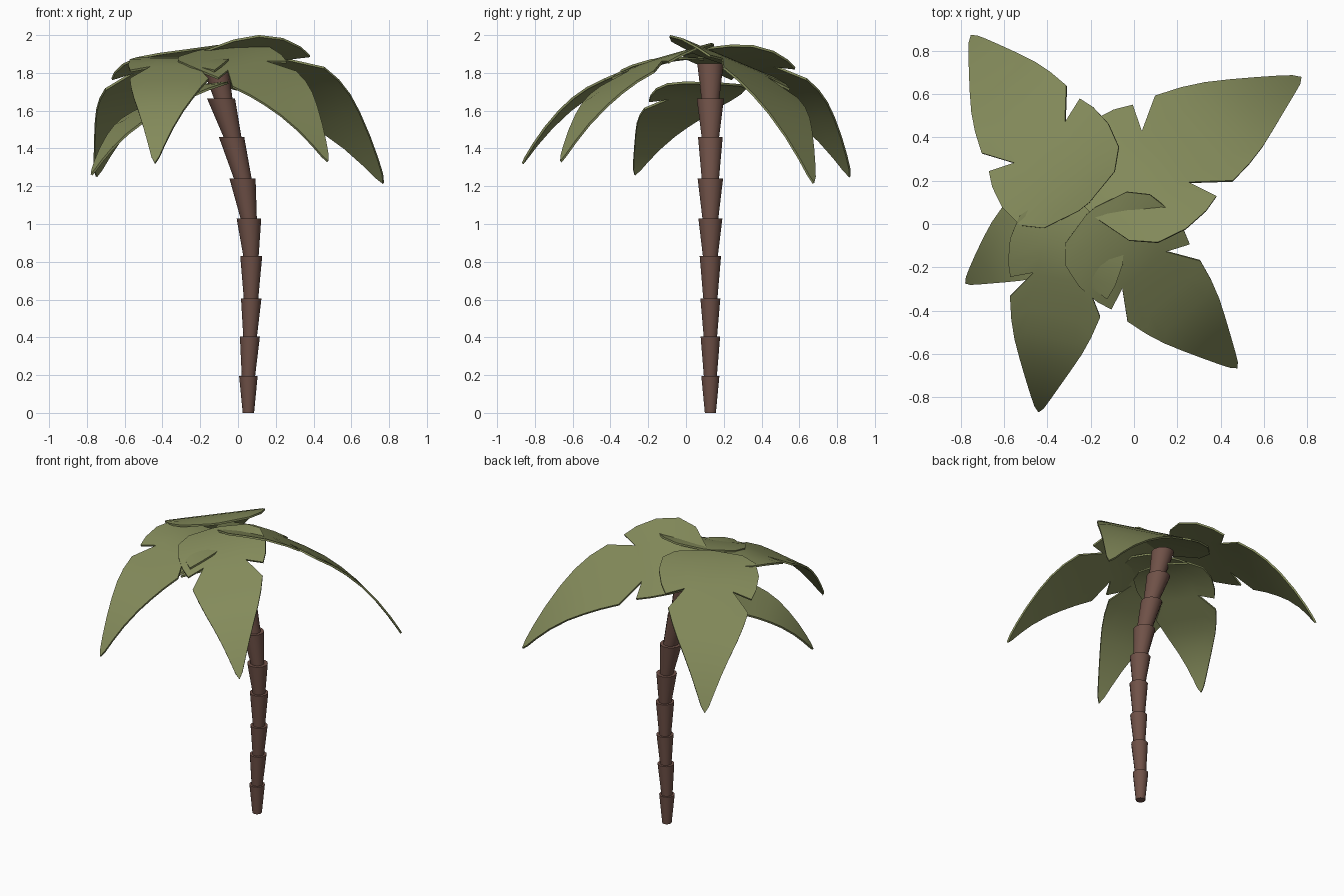
import bpy, bmesh, math
from mathutils import Vector

if "Cube" in bpy.data.objects:
    bpy.data.objects.remove(bpy.data.objects["Cube"])


def material(name, rgb):
    m = bpy.data.materials.new(name)
    m.diffuse_color = (*rgb, 1)
    m.use_nodes = True
    m.node_tree.nodes["Principled BSDF"].inputs["Base Color"].default_value = m.diffuse_color
    return m


BARK = material("brown bark", (0.160, 0.083, 0.064))
GREEN = material("olive green", (0.230, 0.257, 0.104))


def finish(name, bm, mat, angle):
    bmesh.ops.recalc_face_normals(bm, faces=bm.faces)
    rim = [e.index for e in bm.edges if e.is_boundary]
    mesh = bpy.data.meshes.new(name)
    bm.to_mesh(mesh)
    bm.free()
    mesh.materials.append(mat)
    ob = bpy.data.objects.new(name, mesh)
    bpy.context.collection.objects.link(ob)
    bpy.ops.object.select_all(action='DESELECT')
    ob.select_set(True)
    bpy.context.view_layer.objects.active = ob
    bpy.ops.object.shade_smooth_by_angle(angle=math.radians(angle))
    return ob


# Trunk: stacked flaring segments (bottom z, x, radius, top z, x, radius)
SEGMENTS = [
    (0.000, 0.055, 0.030, 0.195, 0.055, 0.049),
    (0.190, 0.055, 0.035, 0.405, 0.063, 0.053),
    (0.400, 0.064, 0.036, 0.605, 0.070, 0.054),
    (0.600, 0.069, 0.038, 0.830, 0.070, 0.058),
    (0.825, 0.069, 0.040, 1.028, 0.058, 0.065),
    (1.020, 0.058, 0.042, 1.240, 0.024, 0.069),
    (1.230, 0.028, 0.046, 1.460, -0.034, 0.067),
    (1.450, -0.026, 0.046, 1.665, -0.090, 0.074),
    (1.655, -0.076, 0.048, 1.850, -0.125, 0.071),
]
SIDES, TRUNK_Y = 14, 0.129
bm = bmesh.new()
for z0, x0, r0, z1, x1, r1 in SEGMENTS:
    rings = []
    for z, x, r in ((z0, x0, r0), (z1, x1, r1)):
        rings.append([bm.verts.new((x + r * math.cos(2 * math.pi * i / SIDES),
                                    TRUNK_Y + r * math.sin(2 * math.pi * i / SIDES), z))
                      for i in range(SIDES)])
    low, top = rings
    bm.faces.new(low[::-1])
    bm.faces.new(top)
    for i in range(SIDES):
        j = (i + 1) % SIDES
        bm.faces.new((low[i], low[j], top[j], top[i]))
finish("trunk", bm, BARK, 35)

# Half outline of a frond: (midrib position, edge position, edge width)
OUTLINE = [
    (0.00, 0.00, 0.10), (0.05, 0.04, 0.67), (0.12, 0.12, 0.93), (0.22, 0.24, 1.00),
    (0.29, 0.35, 0.95), (0.335, 0.42, 0.86), (0.375, 0.375, 0.48), (0.45, 0.51, 0.80),
    (0.54, 0.60, 0.71), (0.64, 0.68, 0.60), (0.74, 0.76, 0.46), (0.84, 0.85, 0.30),
    (0.92, 0.925, 0.17), (0.97, 0.975, 0.08),
]


def frond(name, base, mid, tip, side):
    base, mid, tip, side = map(Vector, (base, mid, tip, side))
    bulge = Vector((tip.x - mid.x, tip.y - mid.y, 0)).normalized() * 0.02
    bulge.z = 0.02

    def rib(u):  # quadratic through base, mid and tip, hooked near the tip
        return (base * (1 - u) * (1 - 2 * u) + mid * 4 * u * (1 - u)
                + tip * u * (2 * u - 1) + bulge * max(0, u - 0.5) * (1 - u) * 16)

    bm = bmesh.new()
    centre = [bm.verts.new(rib(m)) for m, _, _ in OUTLINE]
    end = bm.verts.new(tip)
    for s in (1, -1):
        inner = [bm.verts.new(rib(m) + side * min(0.43, w * 0.5 if w < 0.48 else 1) * s)
                 for m, _, w in OUTLINE]
        edge = [bm.verts.new(rib(e) + side * w * s) for _, e, w in OUTLINE]
        for a, b in ((centre, inner), (inner, edge)):
            for i in range(len(edge) - 1):
                quad = (a[i], a[i + 1], b[i + 1], b[i])
                bm.faces.new(quad if s < 0 else quad[::-1])
            last = (a[-1], end, b[-1])
            bm.faces.new(last if s < 0 else last[::-1])
    ob = finish(name, bm, GREEN, 50)
    # thin leaf with a crisp rim
    mod = ob.modifiers.new("thickness", 'SOLIDIFY')
    mod.thickness = 0.012
    mod.offset = 0
    bpy.ops.object.modifier_apply(modifier=mod.name)
    bpy.ops.object.shade_smooth_by_angle(angle=math.radians(40))


# Five drooping fronds: base, middle, tip, half-width vector
frond("frond_back_right", (-0.21, 0.06, 1.90), (0.265, 0.387, 1.75),
      (0.77, 0.675, 1.215), (-0.225, 0.245, -0.103))
frond("frond_back_left", (-0.23, 0.08, 1.925), (-0.50, 0.473, 1.745),
      (-0.75, 0.868, 1.25), (-0.244, -0.195, -0.033))
frond("frond_front_right", (-0.20, 0.06, 1.915), (0.13, -0.30, 1.77),
      (0.475, -0.662, 1.33), (0.21, 0.175, 0.05))
frond("frond_front_left", (-0.26, 0.09, 1.872), (-0.362, -0.37, 1.77),
      (-0.44, -0.865, 1.32), (0.26, -0.06, 0.0))
frond("frond_left_low", (-0.10, 0.15, 1.745), (-0.45, -0.035, 1.605),
      (-0.775, -0.272, 1.26), (0.115, -0.225, 0.01))
